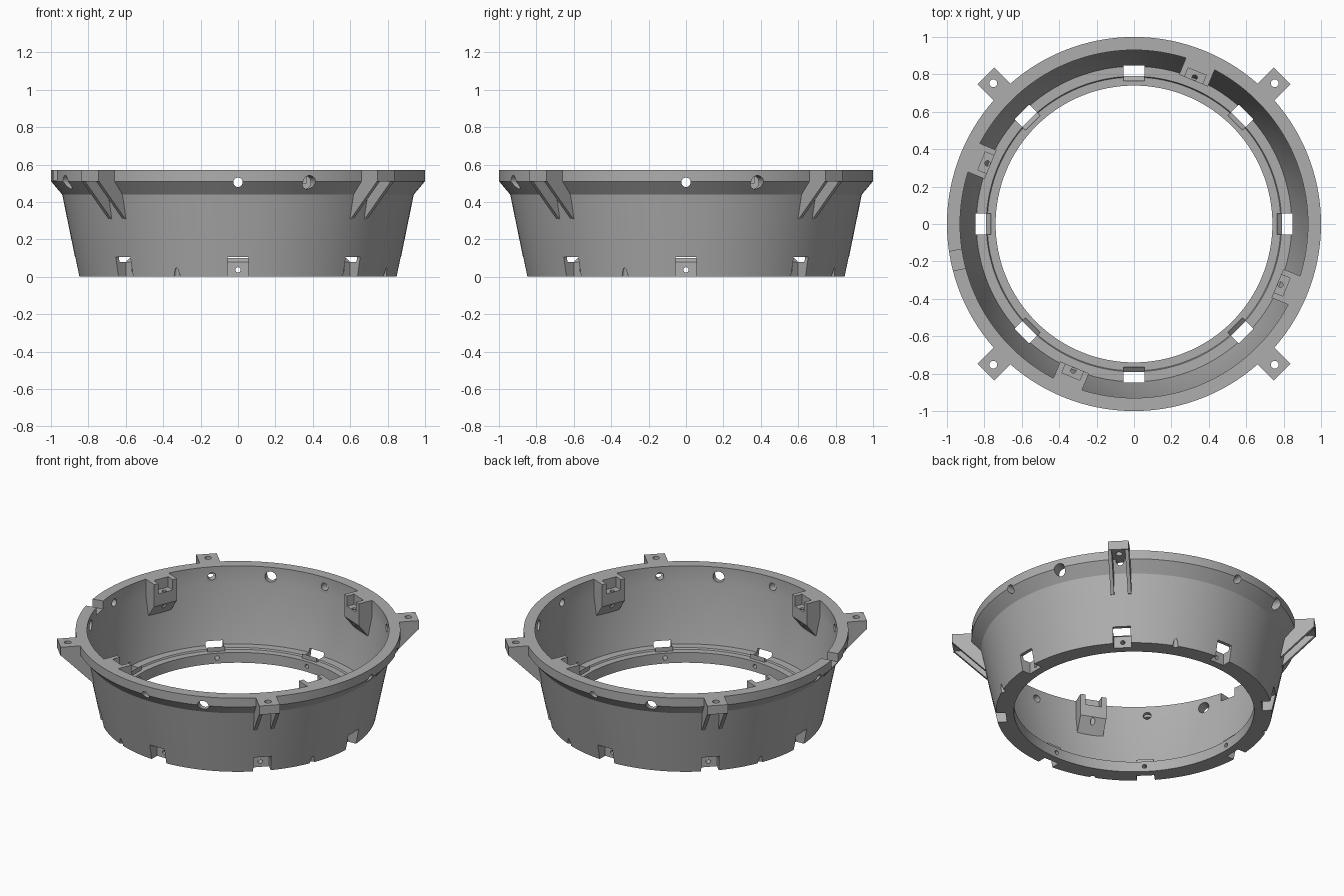
import bpy, bmesh, math
from mathutils import Matrix, Vector

cube = bpy.data.objects.get("Cube")
if cube:
    bpy.data.objects.remove(cube, do_unlink=True)

grey = bpy.data.materials.new("plain_grey")
grey.use_nodes = True
colour = (0.42, 0.42, 0.42, 1)
grey.diffuse_color = colour
grey.node_tree.nodes["Principled BSDF"].inputs["Base Color"].default_value = colour

EIGHTHS = [math.radians(45 * i) for i in range(8)]
DIAGONALS = EIGHTHS[1::2]
BRACKETS = [math.radians(67.5 + 90 * i) for i in range(4)]
PORTS = [math.radians(22.5 + 90 * i) for i in range(4)]


def turn(angle):
    return Matrix.Rotation(angle, 4, 'Z')


def prism(bm, profile, low, high, angle):
    """Extrude a (radius, height) outline sideways, then turn it into place."""
    sides = [[bm.verts.new(turn(angle) @ Vector((r, s, z))) for r, z in profile]
             for s in (low, high)]
    bm.faces.new(sides[0])
    bm.faces.new(sides[1][::-1])
    n = len(profile)
    for i in range(n):
        j = (i + 1) % n
        bm.faces.new((sides[0][j], sides[0][i], sides[1][i], sides[1][j]))


def block(bm, r0, r1, z0, z1, half, angle):
    prism(bm, [(r0, z0), (r1, z0), (r1, z1), (r0, z1)], -half, half, angle)


def rod(bm, radius, length, place, tip=None):
    bmesh.ops.create_cone(bm, cap_ends=True, segments=24, radius1=radius,
                          radius2=radius if tip is None else tip,
                          depth=length, matrix=place)


def radial_rod(bm, radius, r0, r1, z, angle):
    place = turn(angle) @ Matrix.Translation(((r0 + r1) / 2, 0, z))
    rod(bm, radius, r1 - r0, place @ Matrix.Rotation(math.pi / 2, 4, 'Y'))


def upright_rod(bm, radius, r, z0, z1, angle, tip=None):
    rod(bm, radius, z1 - z0, turn(angle) @ Matrix.Translation((r, 0, (z0 + z1) / 2)), tip)


def finish(name, bm):
    bmesh.ops.recalc_face_normals(bm, faces=bm.faces[:])
    mesh = bpy.data.meshes.new(name)
    bm.to_mesh(mesh)
    bm.free()
    mesh.materials.append(grey)
    obj = bpy.data.objects.new(name, mesh)
    bpy.context.collection.objects.link(obj)
    return obj


def select(obj):
    bpy.ops.object.select_all(action='DESELECT')
    obj.select_set(True)
    bpy.context.view_layer.objects.active = obj


def cut(obj, bm):
    cutter = finish("cutter", bm)
    cutter.hide_render = True
    mod = obj.modifiers.new("cut", 'BOOLEAN')
    mod.operation, mod.solver, mod.object = 'DIFFERENCE', 'EXACT', cutter
    select(obj)
    bpy.ops.object.modifier_apply(modifier=mod.name)
    bpy.data.objects.remove(cutter, do_unlink=True)


# Flared ring body, lathed from its wall section
section = [(.74, 0), (.85, 0), (.94, .44), (1, .51), (1, .57), (.93, .57),
           (.93, .46), (.843, .08), (.79, .08), (.785, .07), (.74, .07)]
SEGMENTS = 128
bm = bmesh.new()
rings = [[bm.verts.new(turn(math.tau * i / SEGMENTS) @ Vector((r, 0, z)))
          for r, z in section] for i in range(SEGMENTS)]
for i, ring in enumerate(rings):
    after = rings[(i + 1) % SEGMENTS]
    for j in range(len(section)):
        k = (j + 1) % len(section)
        bm.faces.new((ring[j], after[j], after[k], ring[k]))
body = finish("ring_body", bm)

# Foot slots, rim notch and foot grooves
bm = bmesh.new()
for a in EIGHTHS:
    block(bm, .79, .95, -.05, .105, .055, a)
block(bm, .9, 1.1, .515, .65, .052, math.radians(191.5))
for a in BRACKETS:
    upright_rod(bm, .022, .85, -.02, .055, a, .008)
cut(body, bm)

# Round holes through the rim and the foot
bm = bmesh.new()
for a in EIGHTHS:
    radial_rod(bm, .025, .86, 1.1, .505, a)
    radial_rod(bm, .014, .7, .83, .037, a)
for a in PORTS:
    radial_rod(bm, .036, .86, 1.1, .505, a)
cut(body, bm)

# Small wedge lips behind the slots
bm = bmesh.new()
for a in EIGHTHS:
    prism(bm, [(.765, .06), (.79, .06), (.79, .08), (.765, .1)], -.055, .055, a)
lips = finish("slot_lips", bm)

# Mounting tabs with screw holes
bm = bmesh.new()
for a in DIAGONALS:
    block(bm, .955, 1.12, .51, .57, .064, a)
tabs = finish("mounting_tabs", bm)
bm = bmesh.new()
for a in DIAGONALS:
    upright_rod(bm, .021, 1.064, .45, .65, a)
cut(tabs, bm)

# Paired triangular fins under each tab
bm = bmesh.new()
fin = [(1.12, .515), (.975, .515), (.93, .44), (.905, .31), (.917, .31)]
for a in DIAGONALS:
    for side in (-1, 1):
        edges = sorted((side * .042, side * .064))
        prism(bm, fin, *edges, a)
fins = finish("tab_fins", bm)

# Inner brackets with an open pocket and a screw hole
bm = bmesh.new()
arm = [(.83, .57), (.95, .57), (.95, .48), (.935, .46), (.907, .32), (.83, .42)]
for a in BRACKETS:
    prism(bm, arm, -.083, .083, a)
brackets = finish("inner_brackets", bm)
bm = bmesh.new()
for a in BRACKETS:
    block(bm, .78, .882, .5, .65, .052, a)
cut(brackets, bm)
bm = bmesh.new()
for a in BRACKETS:
    upright_rod(bm, .014, .848, .3, .55, a)
cut(brackets, bm)

for obj in (body, lips, tabs, fins, brackets):
    select(obj)
    bpy.ops.object.shade_smooth_by_angle(angle=math.radians(25))
